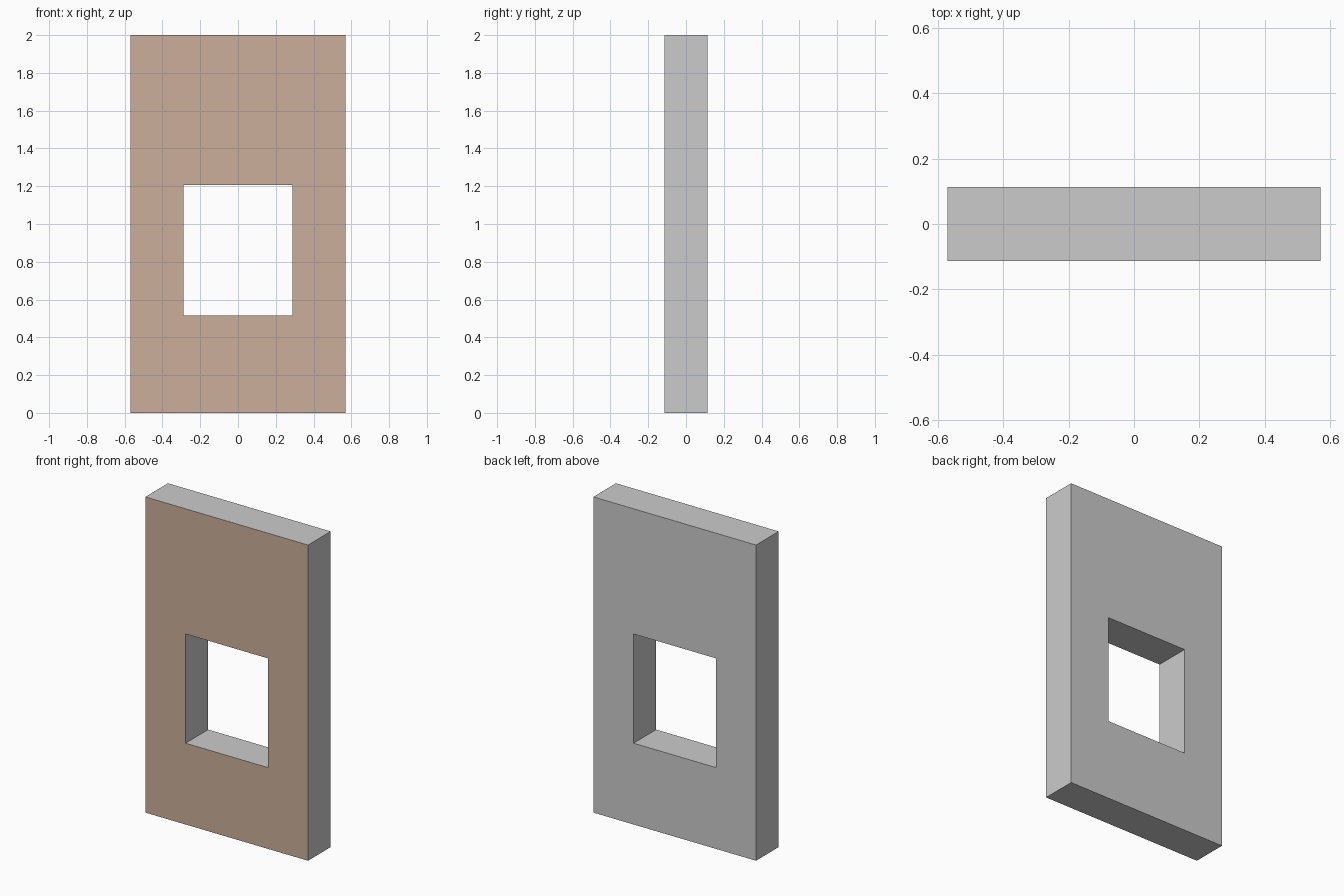
import bpy, bmesh

if "Cube" in bpy.data.objects:
    bpy.data.objects.remove(bpy.data.objects["Cube"])

XS = (-0.57, -0.288, 0.288, 0.57)   # wall and opening, left to right
ZS = (0.0, 0.515, 1.207, 2.0)       # wall and opening, bottom to top
HALF = 0.113                        # half of the wall thickness

# Front face: 3 x 3 panels with the middle one left open
bm = bmesh.new()
grid = [[bm.verts.new((x, -HALF, z)) for x in XS] for z in ZS]
for r in range(3):
    for c in range(3):
        if (r, c) != (1, 1):
            f = bm.faces.new((grid[r][c], grid[r][c + 1], grid[r + 1][c + 1], grid[r + 1][c]))

# Thickness: extrude a copy backwards, keeping the front skin
front = bm.faces[:]
out = bmesh.ops.extrude_face_region(bm, geom=front, use_keep_orig=True)
moved = [g for g in out["geom"] if isinstance(g, bmesh.types.BMVert)]
bmesh.ops.translate(bm, verts=moved, vec=(0, 2 * HALF, 0))
bmesh.ops.recalc_face_normals(bm, faces=bm.faces[:])
for f in bm.faces:
    f.material_index = 1 if all(v.co.y < 0 for v in f.verts) else 0

mesh = bpy.data.meshes.new("window_wall")
bm.to_mesh(mesh)
bm.free()

# Plain grey body, brown front
for name, col in (("wall_grey", (0.8, 0.8, 0.8, 1)), ("front_brown", (0.6, 0.43, 0.32, 1))):
    mat = bpy.data.materials.new(name)
    mat.diffuse_color = col
    mat.use_nodes = True
    mat.node_tree.nodes["Principled BSDF"].inputs["Base Color"].default_value = mat.diffuse_color
    mesh.materials.append(mat)

wall = bpy.data.objects.new("window_wall", mesh)
bpy.context.collection.objects.link(wall)
